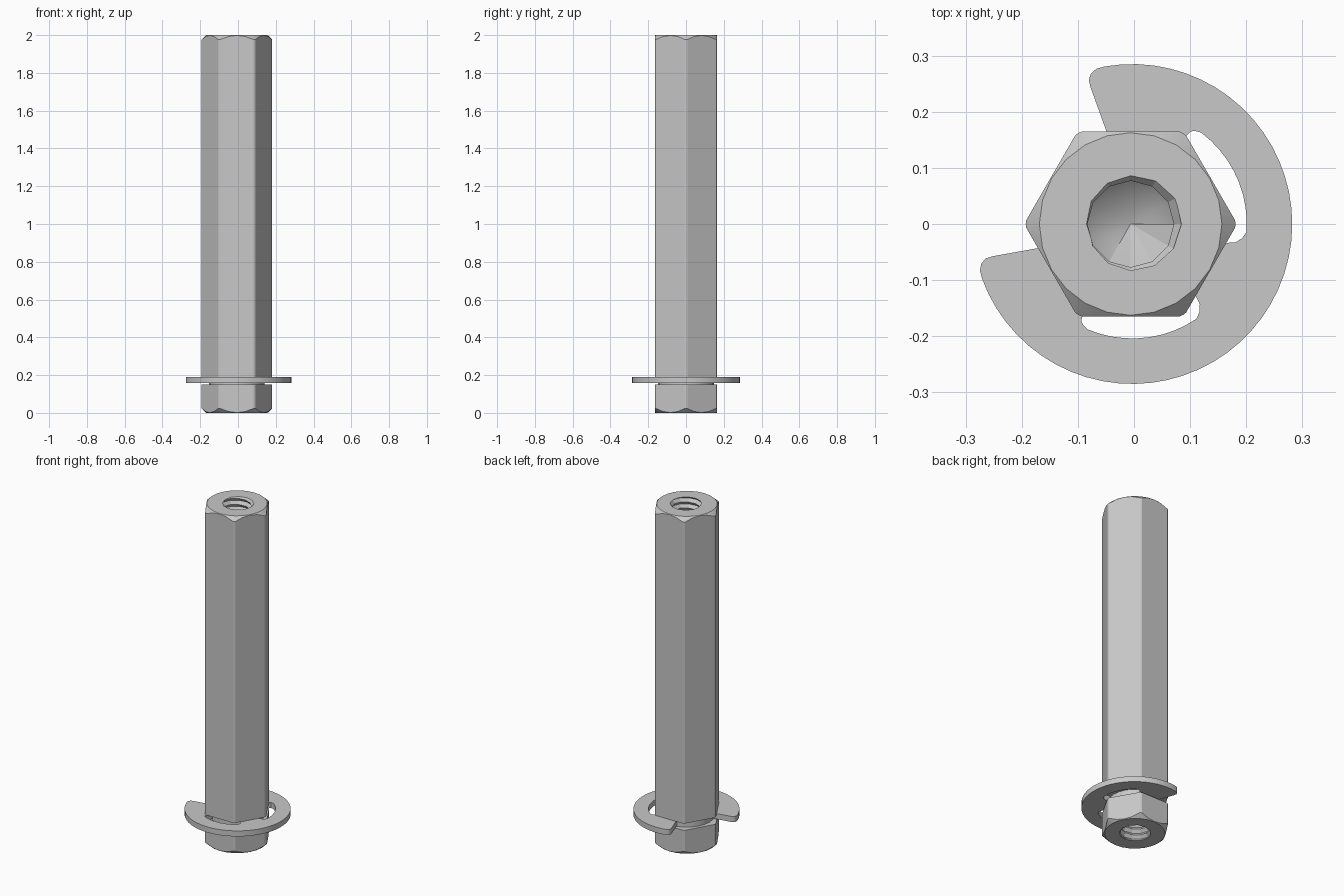
import bpy, bmesh, math
from mathutils import Vector

cube = bpy.data.objects.get("Cube")
if cube:
    bpy.data.objects.remove(cube, do_unlink=True)

CX = -0.006          # bar axis
HEX_R, BAR_R, GROOVE_R = 0.19, 0.187, 0.147

steel = bpy.data.materials.new("grey steel")
steel.use_nodes = True
steel.diffuse_color = (0.58, 0.58, 0.58, 1)
steel.node_tree.nodes["Principled BSDF"].inputs["Base Color"].default_value = (0.58, 0.58, 0.58, 1)


def make(name, bm, x=CX):
    bmesh.ops.recalc_face_normals(bm, faces=bm.faces)
    me = bpy.data.meshes.new(name)
    bm.to_mesh(me)
    bm.free()
    me.materials.append(steel)
    ob = bpy.data.objects.new(name, me)
    ob.location.x = x
    bpy.context.collection.objects.link(ob)
    return ob


def prism(name, outline, z0, z1, x=CX):
    bm = bmesh.new()
    face = bm.faces.new([bm.verts.new((px, py, z0)) for px, py in outline])
    top = bmesh.ops.extrude_face_region(bm, geom=[face])["geom"]
    bmesh.ops.translate(bm, vec=(0, 0, z1 - z0),
                        verts=[v for v in top if isinstance(v, bmesh.types.BMVert)])
    return make(name, bm, x)


def lathe(name, profile, n=24):
    """Solid of revolution from (radius, z) rings with flat ends."""
    bm = bmesh.new()
    rings = [[bm.verts.new((r * math.cos(2 * math.pi * i / n),
                            r * math.sin(2 * math.pi * i / n), z)) for i in range(n)]
             for r, z in profile]
    for a, b in zip(rings, rings[1:]):
        for i in range(n):
            bm.faces.new((a[i], a[(i + 1) % n], b[(i + 1) % n], b[i]))
    bm.faces.new(rings[0])
    bm.faces.new(rings[-1])
    return make(name, bm)


def thread_cutter(name, z0, turns, pitch=0.036, n=12, crest=0.077, root=0.092, tip=0.045):
    """Closed helical solid with a cone at both ends."""
    bm = bmesh.new()
    strands = ([], [])
    for k in range(n * turns + 1):
        a, z = 2 * math.pi * k / n, z0 + pitch * k / n
        for strand, r, dz in zip(strands, (crest, root), (0, pitch / 2)):
            strand.append(bm.verts.new((r * math.cos(a), r * math.sin(a), z + dz)))
    c, r = strands
    last = n * turns
    for k in range(last):
        bm.faces.new((c[k], c[k + 1], r[k + 1], r[k]))
        if k + n < last:
            bm.faces.new((r[k], r[k + 1], c[k + 1 + n], c[k + n]))
    low = c[:n + 1] + [r[0]]
    high = r[last - n:] + [c[last]]
    for loop, z in ((low, z0 - tip), (high, z0 + pitch * (turns + 0.5) + tip)):
        apex = bm.verts.new((0, 0, z))
        for i, v in enumerate(loop):
            bm.faces.new((v, loop[(i + 1) % len(loop)], apex))
    return make(name, bm)


def boolean(target, tool, operation):
    mod = target.modifiers.new(tool.name, "BOOLEAN")
    mod.operation, mod.object, mod.solver = operation, tool, "EXACT"
    bpy.context.view_layer.objects.active = target
    bpy.ops.object.modifier_apply(modifier=mod.name)
    bpy.data.objects.remove(tool, do_unlink=True)


# Hexagonal bar, turned down to a chamfered, grooved envelope
hexagon = [(HEX_R * math.cos(math.radians(60 * i)), HEX_R * math.sin(math.radians(60 * i)))
           for i in range(6)]
bar = prism("hex_standoff", hexagon, 0, 2)
envelope = lathe("envelope", [
    (0.1595, -0.003), (BAR_R, 0.023), (BAR_R, 0.15), (GROOVE_R, 0.15),
    (GROOVE_R, 0.19), (BAR_R, 0.19), (BAR_R, 1.977), (0.1595, 2.003)])
boolean(bar, envelope, "INTERSECT")

# Threaded blind holes in both ends
boolean(bar, thread_cutter("top_hole", 1.62, 12), "DIFFERENCE")
boolean(bar, thread_cutter("bottom_hole", -0.06, 12), "DIFFERENCE")

# Retaining clip: half outline as (radius, degrees from its axis), then mirrored
half = [(GROOVE_R, a) for a in (0, 9, 17)]
half += [(0.17, 18.5), (0.187, 20), (0.197, 22.5)]
half += [(0.204, 26 + 57 * i / 9) for i in range(10)]
half += [(0.200, 86), (0.195, 87.8), (0.185, 88.5)]
half += [(GROOVE_R, a) for a in (91, 102, 113, 124, 135)]
half += [(0.171, 135.6), (0.255, 137), (0.268, 136.8), (0.278, 135.4), (0.284, 133)]
half += [(0.285, 130 - 130 * i / 22) for i in range(23)]
inner_outer = half[1:-1]
loop = half + [(r, -a) for r, a in reversed(inner_outer)]
outline = [(r * math.cos(math.radians(a - 30)), r * math.sin(math.radians(a - 30)))
           for r, a in loop]
clip = prism("retaining_clip", outline, 0.157, 0.19, -0.003)

# Smooth the curved walls, keep the hexagon crisp
for ob in (bar, clip):
    bpy.ops.object.select_all(action="DESELECT")
    ob.select_set(True)
    bpy.context.view_layer.objects.active = ob
    bpy.ops.object.shade_smooth_by_angle(angle=math.radians(20))
